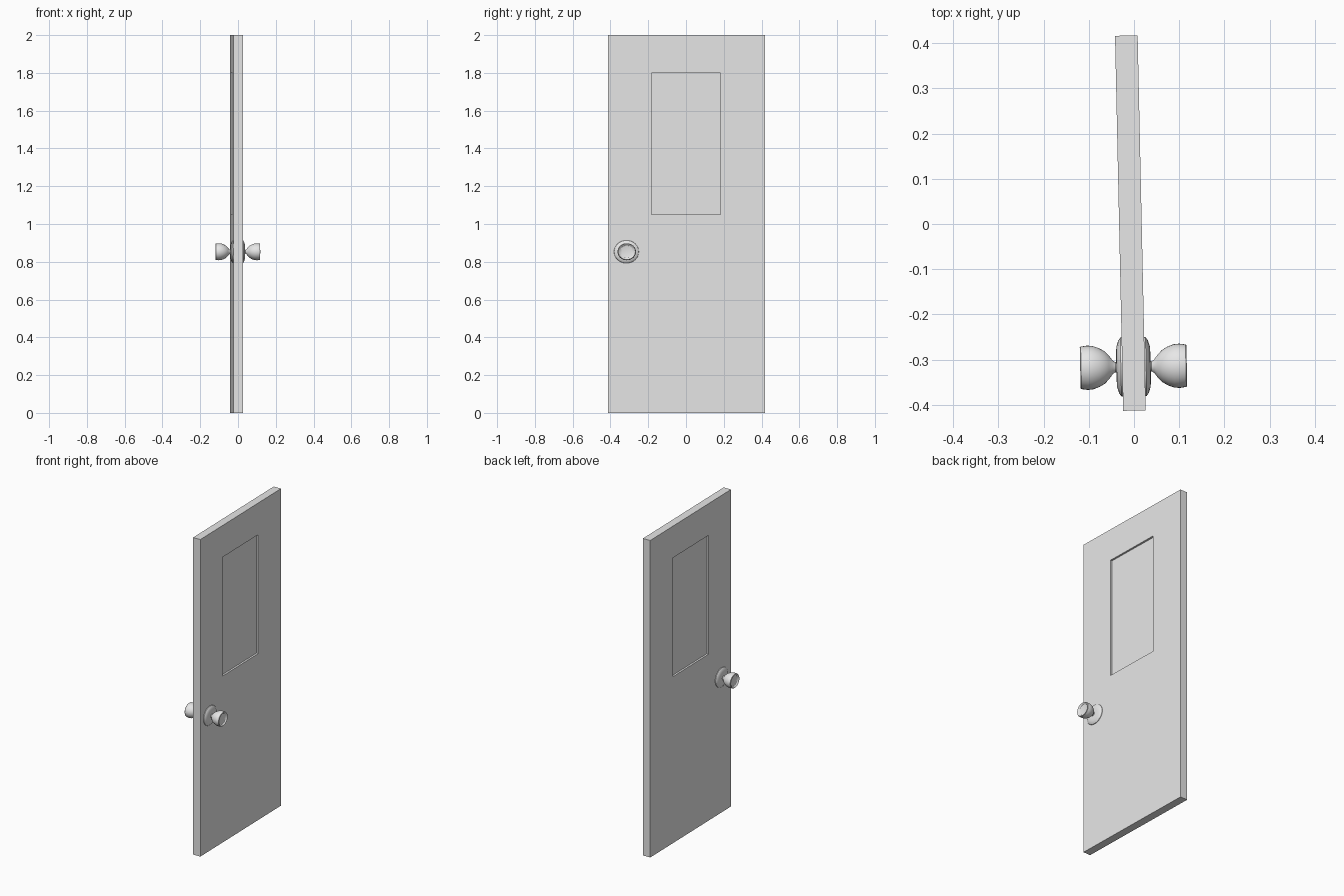
import bpy, bmesh, math
from mathutils import Matrix, Vector

cube = bpy.data.objects.get("Cube")
if cube:
    bpy.data.objects.remove(cube)

grey = bpy.data.materials.new("light_grey")
grey.use_nodes = True
colour = (0.8, 0.8, 0.8, 1)
grey.diffuse_color = colour
grey.node_tree.nodes["Principled BSDF"].inputs["Base Color"].default_value = colour

# The whole door stands slightly ajar
swing = Matrix.Translation((-0.008, 0.002, 0)) @ Matrix.Rotation(math.radians(1.24), 4, 'Z')
THICK, WIDTH, HEIGHT = 0.05, 0.83, 2.0


def finish(bm, name):
    bmesh.ops.recalc_face_normals(bm, faces=bm.faces)
    mesh = bpy.data.meshes.new(name)
    bm.to_mesh(mesh)
    bm.free()
    mesh.materials.append(grey)
    obj = bpy.data.objects.new(name, mesh)
    bpy.context.collection.objects.link(obj)
    obj.matrix_world = swing
    return obj


# Door slab with a recessed upper panel on both faces
bm = bmesh.new()
bmesh.ops.create_cube(bm, size=1, matrix=Matrix.Translation((0, 0, HEIGHT / 2))
                      @ Matrix.Diagonal((THICK, WIDTH, HEIGHT, 1)))
y0, y1, z0, z1 = -0.185, 0.18, 1.05, 1.8
for co, no in (((0, y0, 0), (0, 1, 0)), ((0, y1, 0), (0, 1, 0)),
               ((0, 0, z0), (0, 0, 1)), ((0, 0, z1), (0, 0, 1))):
    bmesh.ops.bisect_plane(bm, geom=bm.verts[:] + bm.edges[:] + bm.faces[:],
                           plane_co=co, plane_no=no)
bm.normal_update()
panels = []
for f in bm.faces:
    c = f.calc_center_median()
    if abs(f.normal.x) > 0.9 and y0 < c.y < y1 and z0 < c.z < z1:
        panels.append(f)
bmesh.ops.inset_individual(bm, faces=panels, thickness=0, depth=-0.012)
finish(bm, "door_slab")


# Turned hardware: profile points are (distance from door centre, radius)
def lathe(name, profile, side):
    bm = bmesh.new()
    verts = [bm.verts.new((d, r, 0)) for d, r in profile]
    edges = [bm.edges.new(pair) for pair in zip(verts, verts[1:])]
    bmesh.ops.spin(bm, geom=verts + edges, axis=(1, 0, 0), cent=(0, 0, 0),
                   angle=math.tau, steps=32)
    bmesh.ops.remove_doubles(bm, verts=bm.verts, dist=0.0001)
    place = Matrix.Translation((0, -0.318, 0.853)) @ Matrix.Diagonal((side, 1, 0.92, 1))
    bmesh.ops.transform(bm, matrix=place, verts=bm.verts)
    obj = finish(bm, name)
    bpy.ops.object.select_all(action='DESELECT')
    obj.select_set(True)
    bpy.context.view_layer.objects.active = obj
    bpy.ops.object.shade_smooth_by_angle(angle=math.radians(35))


rosette = [(0.024, 0.066), (0.028, 0.065), (0.033, 0.058), (0.037, 0.045),
           (0.038, 0.03), (0.038, 0)]
knob = [(0.036, 0.014), (0.04, 0.011), (0.046, 0.015), (0.054, 0.026),
        (0.064, 0.036), (0.076, 0.043), (0.09, 0.048), (0.102, 0.049),
        (0.116, 0.047), (0.118, 0.045), (0.117, 0.042), (0.111, 0.036),
        (0.109, 0.025), (0.108, 0)]
for label, side in (("left", 1), ("right", -1)):
    lathe(label + "_rosette", rosette, side)
    lathe(label + "_knob", knob, side)
